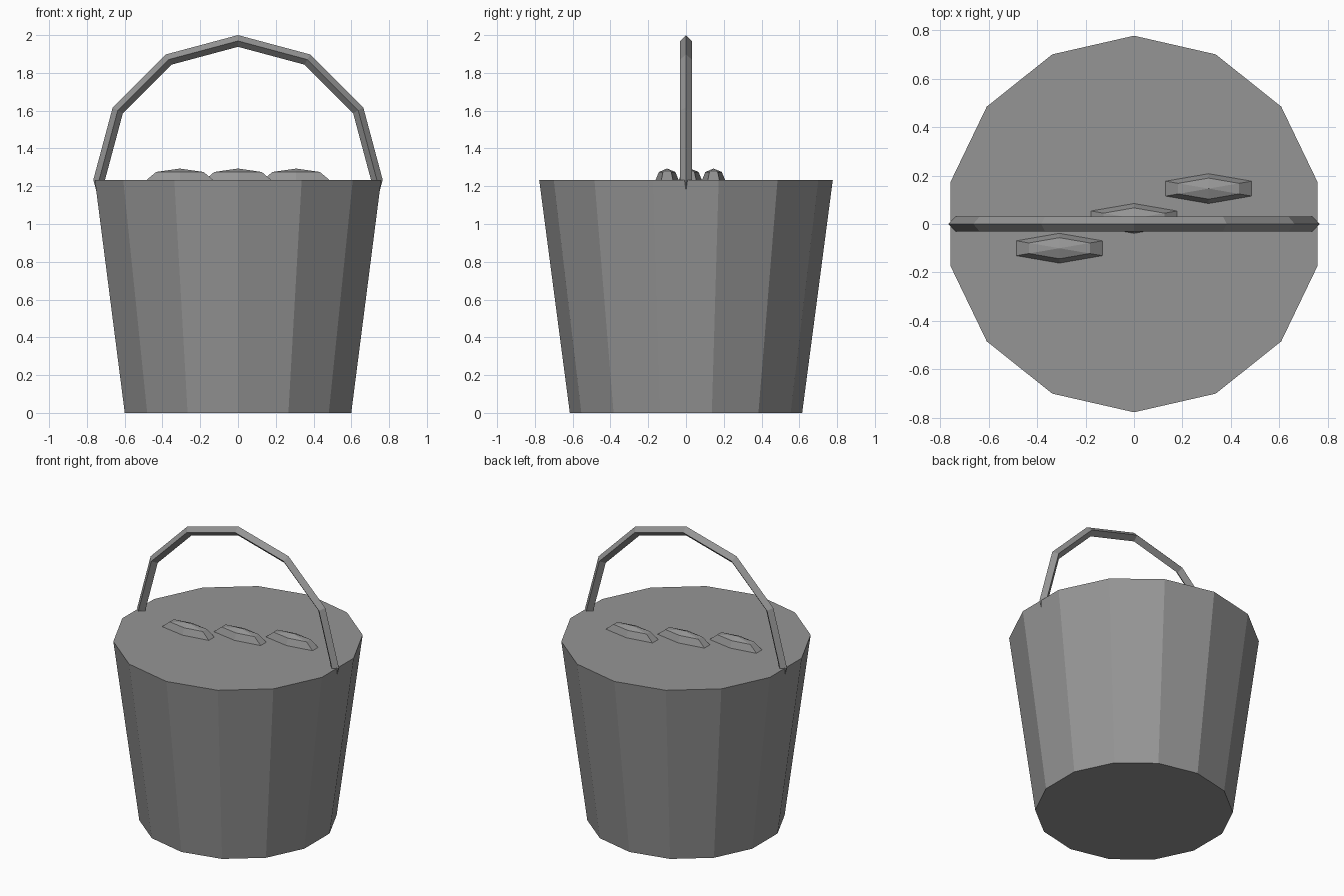
import bpy
import math

if "Cube" in bpy.data.objects:
    bpy.data.objects.remove(bpy.data.objects["Cube"], do_unlink=True)

# One plain grey for the whole model
grey = bpy.data.materials.new("plain grey")
grey.use_nodes = True
colour = (0.3, 0.3, 0.3, 1)
grey.diffuse_color = colour
grey.node_tree.nodes["Principled BSDF"].inputs["Base Color"].default_value = colour

RIM_Z = 1.232


def finish(name):
    """Name the active object, colour it and keep its facets flat."""
    obj = bpy.context.object
    obj.name = name
    obj.data.materials.append(grey)
    bpy.ops.object.transform_apply(location=False, rotation=True, scale=True)
    bpy.ops.object.shade_flat()
    return obj


# Tapered fourteen-sided bucket body, closed at the brim
bpy.ops.mesh.primitive_cone_add(vertices=14, radius1=0.615, radius2=0.777,
                                depth=RIM_Z, location=(0, 0, RIM_Z / 2))
finish("bucket_body")

# Hoop handle: its lower half is sunk into the body
bpy.ops.mesh.primitive_torus_add(major_segments=12, minor_segments=4,
                                 major_radius=0.735, minor_radius=0.031,
                                 location=(0, 0, RIM_Z + 0.002),
                                 rotation=(math.pi / 2, 0, 0))
finish("handle")

# Three long faceted lumps floating in a diagonal row on the surface
for i, side in enumerate(("right", "middle", "left")):
    step = i - 1
    bpy.ops.mesh.primitive_uv_sphere_add(segments=6, ring_count=4, radius=1,
                                         location=(0.308 * step, 0.023 + 0.123 * step, RIM_Z))
    bpy.context.object.scale = (0.205, 0.0615, 0.0615)
    finish("lump_" + side)
